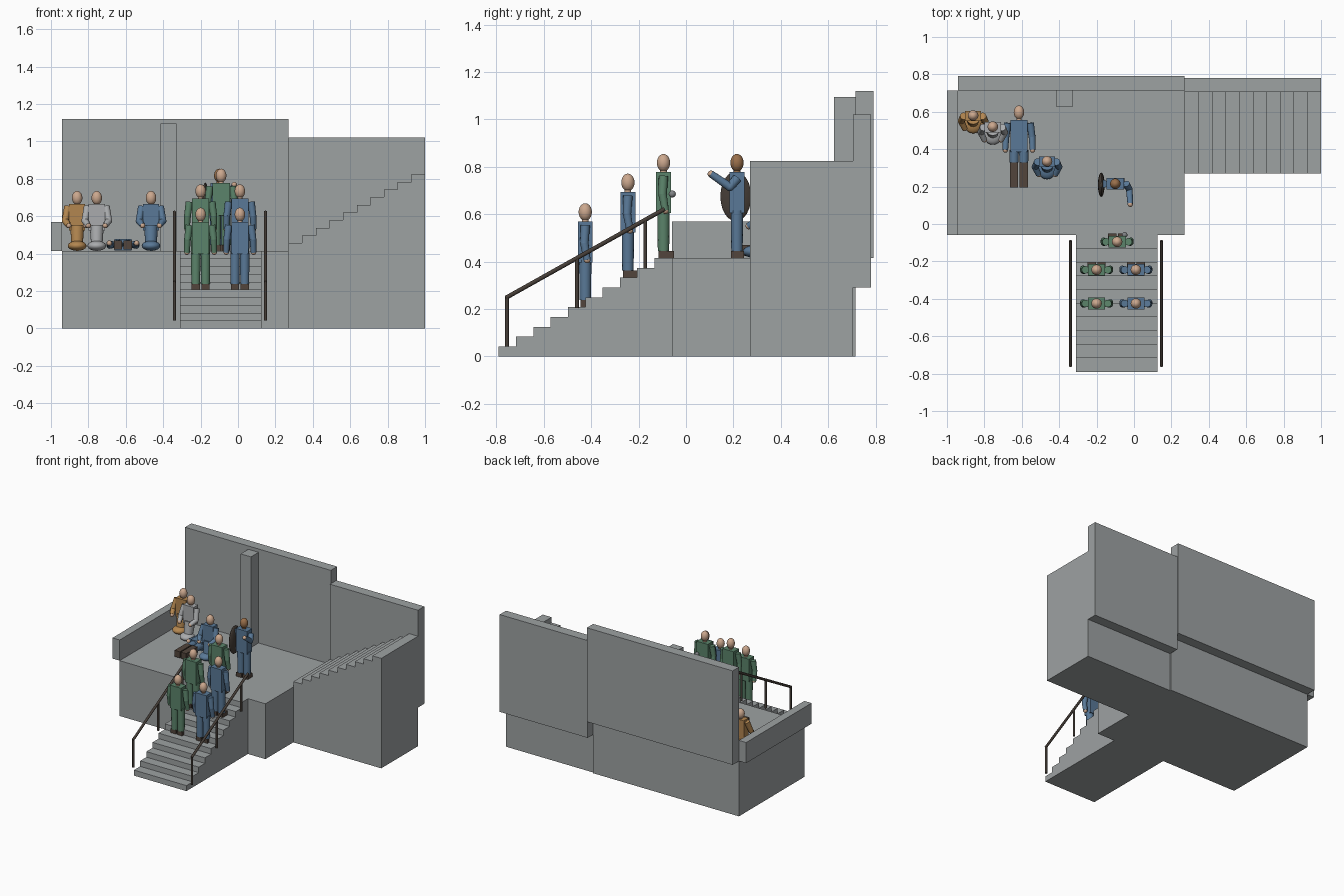
import bpy, bmesh
from math import pi
from mathutils import Vector, Matrix

if "Cube" in bpy.data.objects:
    bpy.data.objects.remove(bpy.data.objects["Cube"])


def material(name, rgb):
    m = bpy.data.materials.new(name)
    m.use_nodes = True
    m.diffuse_color = (*rgb, 1)
    m.node_tree.nodes["Principled BSDF"].inputs["Base Color"].default_value = (*rgb, 1)
    return m


STONE = material("stone grey", (.34, .36, .365))
BLUE = material("blue cloth", (.10, .19, .31))
GREEN = material("green cloth", (.105, .23, .145))
OCHRE = material("ochre cloth", (.45, .24, .08))
PALE = material("pale grey cloth", (.40, .41, .42))
SKIN = material("skin", (.60, .39, .27))
TAN = material("dark tan skin", (.32, .16, .07))
BOOT = material("boot brown", (.085, .06, .045))
RAIL = material("rail brown", (.06, .047, .038))
STEEL = material("mid grey", (.22, .23, .24))


def finish(name, bm, mat, frame=None, smooth=False):
    """Turn a bmesh into a named object, optionally placed by a frame matrix."""
    bmesh.ops.recalc_face_normals(bm, faces=bm.faces)
    mesh = bpy.data.meshes.new(name)
    bm.to_mesh(mesh)
    bm.free()
    mesh.materials.append(mat)
    ob = bpy.data.objects.new(name, mesh)
    bpy.context.collection.objects.link(ob)
    if frame:
        ob.matrix_world = frame
    if smooth:
        bpy.ops.object.select_all(action='DESELECT')
        ob.select_set(True)
        bpy.context.view_layer.objects.active = ob
        bpy.ops.object.shade_smooth_by_angle()
    return ob


def box(name, mat, x, y, z, frame=None):
    bm = bmesh.new()
    spans = (x, y, z)
    size = [b - a for a, b in spans]
    mid = Vector([(a + b) / 2 for a, b in spans])
    bmesh.ops.create_cube(bm, size=1, matrix=Matrix.Translation(mid) @ Matrix.Diagonal((*size, 1)))
    return finish(name, bm, mat, frame)


def ball(name, mat, centre, radii, frame=None):
    bm = bmesh.new()
    bmesh.ops.create_uvsphere(bm, u_segments=20, v_segments=12, radius=1,
                              matrix=Matrix.Translation(centre) @ Matrix.Diagonal((*radii, 1)))
    return finish(name, bm, mat, frame, True)


def rod(name, mat, a, b, r1, r2=None, frame=None, sides=14):
    a, b = Vector(a), Vector(b)
    turn = (b - a).to_track_quat('Z', 'Y').to_matrix().to_4x4()
    bm = bmesh.new()
    bmesh.ops.create_cone(bm, cap_ends=True, segments=sides, radius1=r1, radius2=r2 or r1,
                          depth=(b - a).length, matrix=Matrix.Translation((a + b) / 2) @ turn)
    return finish(name, bm, mat, frame, True)


def stairs(name, start, base, rise, run, count, side, along_y):
    """Solid stepped profile extruded sideways."""
    profile = [(start, 0)]
    for k in range(count):
        top = base + rise * (k + 1)
        profile += [(start + run * k, top), (start + run * (k + 1), top)]
    profile.append((start + run * count, 0))
    place = (lambda u, s, z: (s, u, z)) if along_y else (lambda u, s, z: (u, s, z))
    bm = bmesh.new()
    face = bm.faces.new([bm.verts.new(place(u, side[0], z)) for u, z in profile])
    new = bmesh.ops.extrude_face_region(bm, geom=[face])["geom"]
    shift = Vector(place(0, side[1] - side[0], 0))
    bmesh.ops.translate(bm, vec=shift, verts=[v for v in new if isinstance(v, bmesh.types.BMVert)])
    return finish(name, bm, STONE)


# Architecture
FLOOR = .415
box("platform", STONE, (-.94, .27), (-.06, .715), (0, FLOOR))
box("back_wall", STONE, (-.94, .27), (.715, .79), (FLOOR, 1.12))
box("side_wall", STONE, (.27, 1), (.705, .78), (.29, 1.02))
box("parapet", STONE, (-1, -.94), (-.06, .715), (FLOOR, .57))
box("pillar", STONE, (-.415, -.33), (.625, .715), (FLOOR, 1.095))
stairs("front_stairs", -.79, 0, .0415, .073, 10, (-.31, .125), True)
stairs("upper_stairs", .27, FLOOR, .041, .073, 10, (.27, .705), False)

# Handrails with three posts each
for side, x in (("right", -.34), ("left", .147)):
    rod(side + "_handrail", RAIL, (x, -.76, .247), (x, -.09, .622), .009)
    for i, (y, z) in enumerate(((-.755, .042), (-.46, .205), (-.172, .37))):
        rod(f"{side}_rail_post_{i + 1}", RAIL, (x, y, z), (x, y, z + .208), .008)


def arm(name, mat, points, frame):
    shoulder, elbow, hand = points
    rod(name + "_upper_arm", mat, shoulder, elbow, .02, .018, frame)
    ball(name + "_elbow", mat, elbow, (.018,) * 3, frame)
    rod(name + "_forearm", mat, elbow, hand, .018, .015, frame)
    ball(name + "_hand", SKIN, hand, (.014,) * 3, frame)


def head(name, skin, y, z, frame):
    rod(name + "_neck", skin, (0, y, z - .05), (0, y, z), .014, frame=frame)
    ball(name + "_head", skin, (0, y, z), (.028, .028, .037), frame)


def standing(name, cloth, frame, skin=SKIN, boot_y=(-.045, .02), boot_top=.03, left_arm=None):
    """Upright figure whose own front is -y."""
    head(name, skin, 0, .402, frame)
    box(name + "_torso", cloth, (-.046, .046), (-.031, .031), (.19, .362), frame)
    for side, s in (("right", -1), ("left", 1)):
        label = f"{name}_{side}"
        rod(label + "_leg", cloth, (s * .026, 0, boot_top), (s * .026, 0, .2), .024, .026, frame)
        box(label + "_boot", BOOT, (s * .026 - .022, s * .026 + .022), boot_y, (0, boot_top), frame)
        points = [(s * .06, 0, .345), (s * .07, .004, .27), (s * .073, -.008, .2)]
        arm(label, cloth, left_arm if left_arm and s > 0 else points, frame)


def seated(name, cloth, x, y):
    """Sitting figure on a rounded lap, facing forward."""
    frame = Matrix.Translation((x, y, FLOOR))
    head(name, SKIN, .035, .283, frame)
    box(name + "_torso", cloth, (-.043, .043), (.005, .06), (.11, .25), frame)
    rod(name + "_hips", cloth, (0, 0, .02), (0, .025, .13), .03, .038, frame)
    ball(name + "_lap", cloth, (0, -.008, .027), (.05, .053, .027), frame)
    for side, s in (("right", -1), ("left", 1)):
        arm(f"{name}_{side}", cloth, [(s * .05, .032, .235), (s * .064, .005, .16), (s * .045, -.035, .135)], frame)


# Climbers facing up the stairs
climbers = [(-.2, -.425, .207, GREEN), (.01, -.425, .207, BLUE),
            (-.2, -.245, .332, GREEN), (.01, -.245, .332, BLUE), (-.09, -.095, FLOOR, GREEN)]
for i, (x, y, z, cloth) in enumerate(climbers):
    standing(f"climber_{i + 1}", cloth, Matrix.Translation((x, y, z)) @ Matrix.Rotation(pi, 4, 'Z'))
ball("held_ball", STEEL, (-.05, -.058, .685), (.015, .015, .015))

# Guard with raised arm and oval shield
standing("guard", BLUE, Matrix.Translation((-.1, .215, FLOOR)), TAN, (-.025, .03), .03,
         [(.058, 0, .335), (.075, -.03, .3), (.08, -.11, .355)])
ball("guard_shield", RAIL, (-.175, .21, .675), (.018, .065, .105))

# Figure lying on its back, head toward the wall
standing("lying_figure", BLUE, Matrix.Translation((-.615, .195, FLOOR + .033)) @ Matrix.Rotation(-pi / 2, 4, 'X'),
         SKIN, (-.022, .025), .135)

# Seated watchers
seated("seated_blue", BLUE, -.465, .3)
seated("seated_grey", PALE, -.755, .485)
seated("seated_ochre", OCHRE, -.86, .545)
